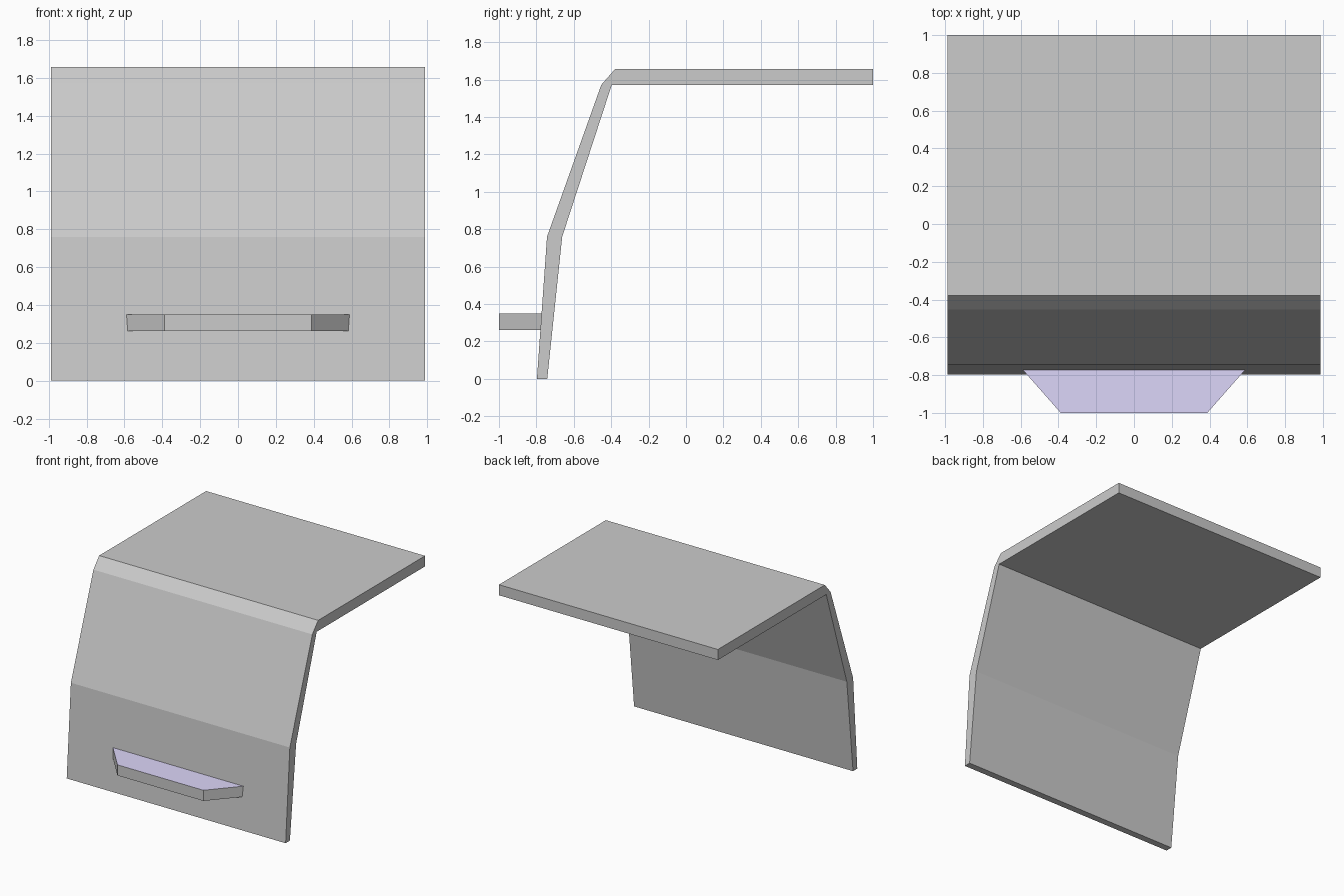
import bpy, bmesh

if "Cube" in bpy.data.objects:
    bpy.data.objects.remove(bpy.data.objects["Cube"])


def loft(name, loop_a, loop_b):
    """Closed flat-faced solid between two matching loops of points."""
    bm = bmesh.new()
    a = [bm.verts.new(p) for p in loop_a]
    b = [bm.verts.new(p) for p in loop_b]
    n = len(a)
    bm.faces.new(a)
    bm.faces.new(b)
    for i in range(n):
        j = (i + 1) % n
        bm.faces.new((a[i], a[j], b[j], b[i]))
    bmesh.ops.recalc_face_normals(bm, faces=bm.faces[:])
    mesh = bpy.data.meshes.new(name)
    bm.to_mesh(mesh)
    bm.free()
    obj = bpy.data.objects.new(name, mesh)
    bpy.context.collection.objects.link(obj)
    return obj


# Bent panel: side profile (y, z) extruded across the width
HALF_WIDTH = 0.988
profile = [(-0.797, 0), (-0.743, 0.76), (-0.453, 1.572), (-0.378, 1.658),
           (1, 1.658), (1, 1.572), (-0.397, 1.572), (-0.662, 0.76), (-0.742, 0)]
loft("bent_panel",
     [(-HALF_WIDTH, y, z) for y, z in profile],
     [(HALF_WIDTH, y, z) for y, z in profile])


# Handle: trapezoid ledge whose back edge follows the sloping panel
def trapezoid(half_back, y_back, z):
    return [(-half_back, y_back, z), (half_back, y_back, z),
            (0.388, -1, z), (-0.388, -1, z)]


handle = loft("handle", trapezoid(0.583, -0.778, 0.262),
              trapezoid(0.589, -0.772, 0.349))

# Grey sides, lavender top
for mat_name, color in (("handle_grey", (0.8, 0.8, 0.8, 1)),
                        ("handle_lavender", (0.72, 0.67, 0.95, 1))):
    mat = bpy.data.materials.new(mat_name)
    mat.diffuse_color = color
    mat.use_nodes = True
    mat.node_tree.nodes["Principled BSDF"].inputs["Base Color"].default_value = mat.diffuse_color
    handle.data.materials.append(mat)
for face in handle.data.polygons:
    face.material_index = 1 if face.normal.z > 0.9 else 0
